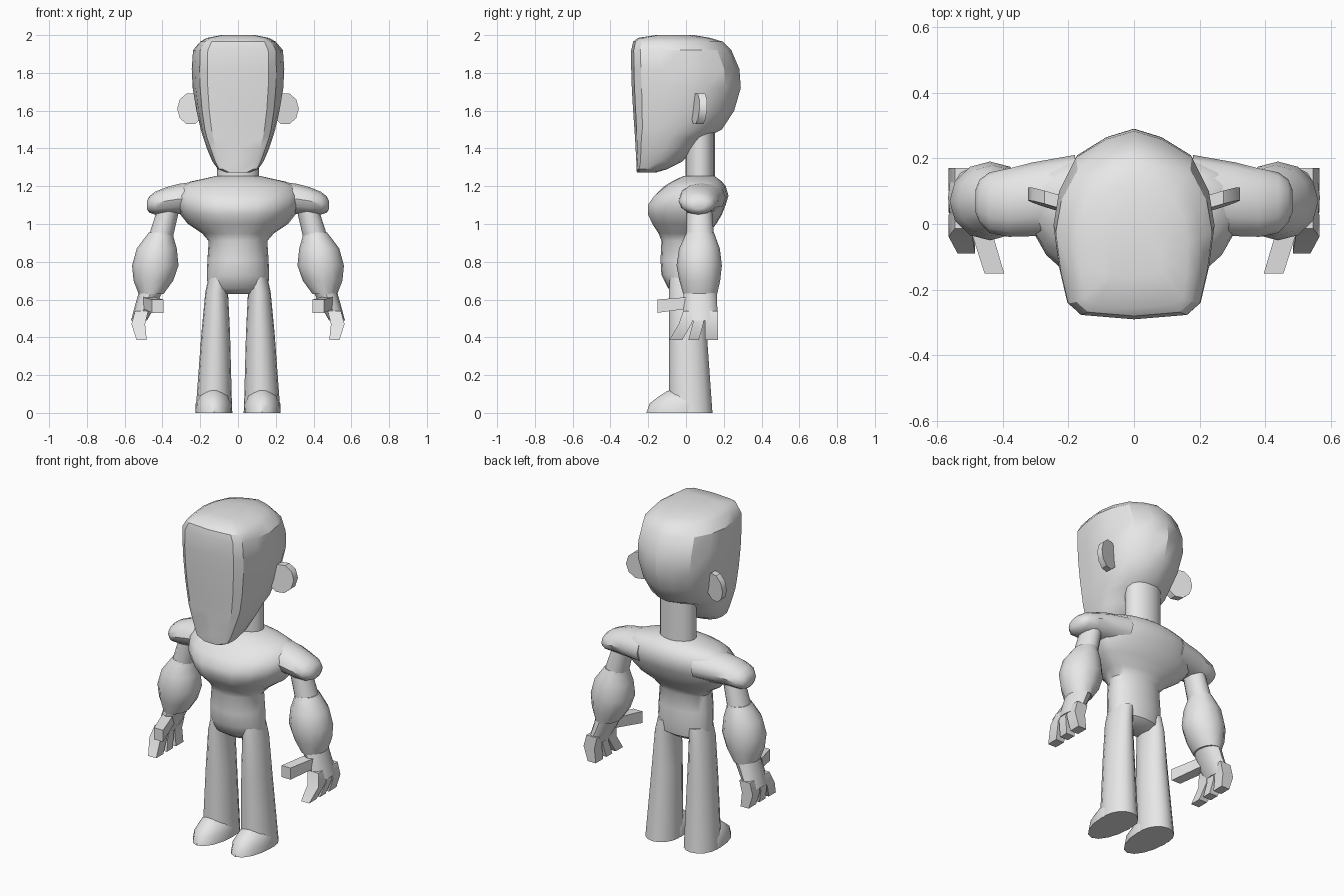
import bpy
import bmesh
from math import sin, cos, tau, radians, sqrt

default_cube = bpy.data.objects.get("Cube")
if default_cube:
    bpy.data.objects.remove(default_cube, do_unlink=True)

grey = bpy.data.materials.new("plain grey")
grey.use_nodes = True
grey.diffuse_color = (.8, .8, .8, 1)
grey.node_tree.nodes["Principled BSDF"].inputs["Base Color"].default_value = (.8, .8, .8, 1)


def place(axis, along, u, v):
    """Turn a position along an axis plus two cross coordinates into a point."""
    return {"x": (along, u, v), "y": (u, along, v), "z": (u, v, along)}[axis]


def oval(axis, along, u, v, ru, front, back=None, sides=12):
    """Oval ring; the front and back halves may have different depths."""
    back = front if back is None else back
    points = []
    for i in range(sides):
        a = tau * i / sides
        depth = back if sin(a) > 0 else front
        points.append(place(axis, along, u + ru * cos(a), v + depth * sin(a)))
    return points


def box_ring(axis, along, u, v, ru, rv):
    corners = ((-1, -1), (1, -1), (1, 1), (-1, 1))
    return [place(axis, along, u + i * ru, v + j * rv) for i, j in corners]


def loft(name, rings, side=1, angle=40):
    """Skin a list of rings, close both ends and shade the result."""
    bm = bmesh.new()
    loops = [[bm.verts.new((x * side, y, z)) for x, y, z in ring] for ring in rings]
    count = len(loops[0])
    for low, high in zip(loops, loops[1:]):
        for i in range(count):
            j = (i + 1) % count
            bm.faces.new((low[i], low[j], high[j], high[i]))
    bm.faces.new(loops[0])
    bm.faces.new(loops[-1])
    bmesh.ops.recalc_face_normals(bm, faces=bm.faces[:])
    mesh = bpy.data.meshes.new(name)
    bm.to_mesh(mesh)
    bm.free()
    mesh.materials.append(grey)
    obj = bpy.data.objects.new(name, mesh)
    bpy.context.collection.objects.link(obj)
    bpy.ops.object.select_all(action="DESELECT")
    obj.select_set(True)
    bpy.context.view_layer.objects.active = obj
    bpy.ops.object.shade_smooth_by_angle(angle=radians(angle))
    return obj


# Head: flat face plate in front, chamfered rim, rounded skull behind
def head_ring(z, width, front, back, face):
    depth = back - front
    half = [(0, 0), (.8 * face, .025), (face, .09), ((face + width) * .51, .28),
            (width, .5), (.93 * width, .68), (.72 * width, .86), (.35 * width, .955), (0, 1)]
    outline = half + [(-x, t) for x, t in half[-2:0:-1]]
    return [(x, front + t * depth, z) for x, t in outline]


head_sections = [
    (1.272, .06, -.26, -.16, .055), (1.29, .106, -.262, -.1, .1),
    (1.33, .135, -.263, -.02, .12), (1.4, .165, -.267, .05, .145),
    (1.46, .185, -.27, .11, .165), (1.5, .197, -.273, .19, .175),
    (1.6, .22, -.28, .255, .19), (1.72, .24, -.287, .29, .2),
    (1.82, .245, -.29, .283, .203), (1.92, .238, -.29, .24, .2),
    (1.965, .2, -.28, .195, .175), (1.985, .165, -.255, .13, .15),
    (2, .09, -.16, .04, .08)]
loft("head", [head_ring(*s) for s in head_sections], angle=32)

# Neck
loft("neck", [oval("z", z, 0, .075, .11, .078, sides=16) for z in (1.2, 1.52)])

# Torso: height, half width, middle depth, front edge, back edge
torso_sections = [
    (.63, .1, .01, -.05, .06), (.66, .16, .01, -.095, .1), (.73, .165, .01, -.13, .11),
    (.81, .162, .01, -.135, .105), (.91, .155, .01, -.13, .1), (.95, .19, .03, -.145, .12),
    (1, .265, .06, -.19, .16), (1.05, .305, .08, -.215, .19), (1.1, .33, .08, -.217, .21),
    (1.15, .335, .08, -.18, .225), (1.2, .31, .08, -.115, .21), (1.225, .25, .08, -.075, .19),
    (1.24, .18, .08, -.045, .17), (1.255, .115, .075, -.01, .15)]
torso_rings = []
for z, width, mid, front, back in torso_sections:
    ring = oval("z", z, 0, mid, width, mid - front, back - mid, sides=20)
    if 1 <= z < 1.2:  # chest cleft
        ring = [(x, y + .015 if abs(x) < .01 and y < 0 else y, zz) for x, y, zz in ring]
    torso_rings.append(ring)
loft("torso", torso_rings)

# Paired parts
for label, side in (("left", 1), ("right", -1)):
    # Ear: a thin tilted disc
    ear = []
    for shift in (-.02, .02):
        disc = oval("y", 0, .25, 1.61, .072, .085, sides=10)
        ear.append([(x, .07 + shift + (x - .25) * .3 + (z - 1.61) * .06, z) for x, y, z in disc])
    loft(label + "_ear", ear, side)

    # Shoulder cap reaching out of the chest
    shoulder = [(.18, .09, 1.14, .12, .09), (.31, .075, 1.133, .112, .08),
                (.38, .065, 1.122, .104, .073), (.44, .065, 1.11, .092, .06),
                (.47, .07, 1.103, .065, .043), (.482, .07, 1.1, .035, .022)]
    loft(label + "_shoulder", [oval("x", *s) for s in shoulder], side)

    # Upper arm and bulging forearm
    loft(label + "_upper_arm", [oval("z", 1.11, .36, .07, .057, .065),
                                oval("z", .91, .415, .075, .066, .075)], side)
    forearm = [(.955, .408, .075, .064, .073), (.93, .416, .074, .075, .083),
               (.87, .43, .071, .106, .108), (.78, .438, .07, .123, .12),
               (.7, .448, .073, .105, .108), (.63, .46, .075, .066, .09)]
    loft(label + "_forearm", [oval("z", *s) for s in forearm], side)

    # Palm
    palm = [(.65, .458, .075, .064, .088), (.57, .49, .075, .055, .09),
            (.49, .524, .08, .042, .09)]
    loft(label + "_palm", [oval("z", *s) for s in palm], side)

    # Three fingers, curling inward, spread from front to back
    for name, base, tip, size in (("front", .02, -.055, .034), ("middle", .075, .04, .028),
                                  ("back", .135, .135, .035)):
        bend = (base * 2 + tip) / 3
        loft(f"{label}_{name}_finger",
             [box_ring("z", .54, .51, base, .035, size),
              box_ring("z", .47, .528, bend, .036, size),
              box_ring("z", .385, .51, tip, .027, size)], side)

    # Thumb pointing forward
    loft(label + "_thumb", [box_ring("y", .03, .48, .585, .032, .03),
                            box_ring("y", -.15, .425, .565, .03, .035)], side)

    # Leg widening to the floor
    leg = [(0, .128, .025, .097, .115), (.42, .118, .01, .076, .1),
           (.64, .113, .006, .06, .096), (.72, .1, .005, .055, .09)]
    loft(label + "_leg", [oval("z", *s, sides=16) for s in leg], side)

    # Rounded shoe toe
    foot = [(0, .098, .21), (.05, .096, .192), (.09, .078, .14), (.115, .05, .1),
            (.122, .03, .08)]
    loft(label + "_foot", [oval("z", z, .128, 0, w, front, .06, sides=16)
                           for z, w, front in foot], side)
